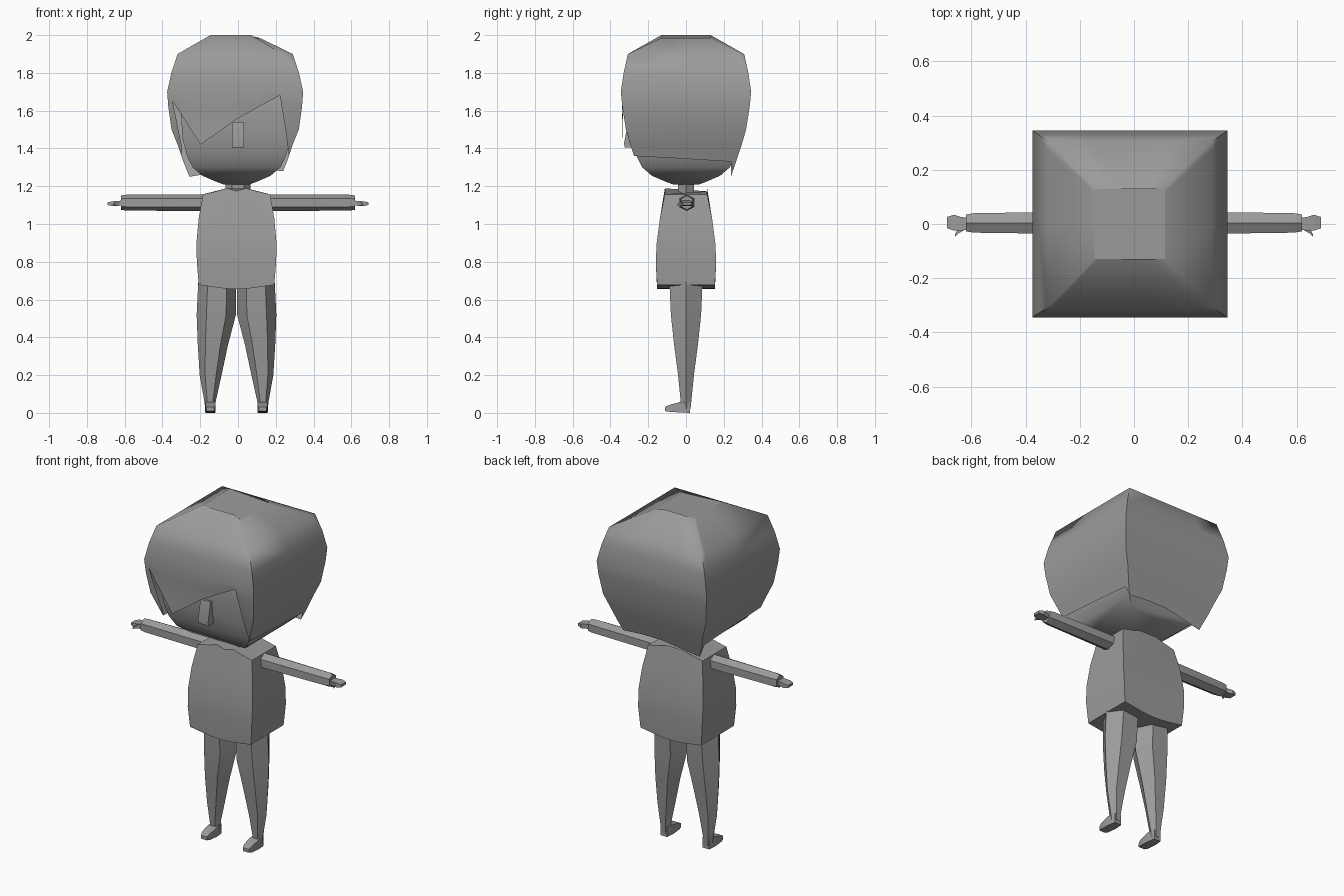
import bpy, bmesh, math

if "Cube" in bpy.data.objects:
    bpy.data.objects.remove(bpy.data.objects["Cube"])

grey = bpy.data.materials.new("plain grey")
grey.diffuse_color = (0.33, 0.33, 0.33, 1)
grey.use_nodes = True
grey.node_tree.nodes["Principled BSDF"].inputs["Base Color"].default_value = grey.diffuse_color
CX = -0.008   # slight sideways shift of the body


def finish(name, bm, angle=40):
    bmesh.ops.remove_doubles(bm, verts=bm.verts, dist=0.0005)
    bmesh.ops.dissolve_degenerate(bm, edges=bm.edges, dist=0.0005)
    bmesh.ops.recalc_face_normals(bm, faces=bm.faces)
    me = bpy.data.meshes.new(name)
    bm.to_mesh(me)
    bm.free()
    ob = bpy.data.objects.new(name, me)
    bpy.context.collection.objects.link(ob)
    me.materials.append(grey)
    bpy.ops.object.select_all(action='DESELECT')
    ob.select_set(True)
    bpy.context.view_layer.objects.active = ob
    bpy.ops.object.shade_smooth_by_angle(angle=math.radians(angle))
    return ob


def loft(name, rings, angle=40):
    """Closed skin over rings that all have the same number of points."""
    bm = bmesh.new()
    rows = [[bm.verts.new(p) for p in r] for r in rings]
    n = len(rows[0])
    for a, b in zip(rows, rows[1:]):
        for i in range(n):
            j = (i + 1) % n
            bm.faces.new((a[i], a[j], b[j], b[i]))
    bm.faces.new(rows[0][::-1])
    bm.faces.new(rows[-1])
    return finish(name, bm, angle)


def hexring(cx, cy, z, rx, ry):
    return [(cx + rx * c, cy + ry * s, z) for c, s in
            ((1, 0), (.5, 1), (-.5, 1), (-1, 0), (-.5, -1), (.5, -1))]


def rect(x0, x1, y0, y1, z):
    return [(x0, y0, z), (x1, y0, z), (x1, y1, z), (x0, y1, z)]


def interp(table, t, k):
    """Linear lookup in a table whose first column falls."""
    if t >= table[0][0]:
        return table[0][k]
    for a, b in zip(table, table[1:]):
        if t >= b[0]:
            f = (a[0] - t) / (a[0] - b[0])
            return a[k] + f * (b[k] - a[k])
    return table[-1][k]


# Head: square sections, rounded chin
loft("head", [rect(-h + CX, h + CX, -h, h, z) for z, h in
              ((1.21, .07), (1.225, .11), (1.255, .18), (1.30, .232), (1.36, .262),
               (1.45, .285), (1.6, .295), (1.75, .28), (1.85, .2))], 50)

# Nose
loft("nose", [rect(-.033, .033, -.325, -.25, 1.405),
              rect(-.033, .033, -.328, -.25, 1.43),
              rect(-.033, .033, -.305, -.25, 1.54)], 30)

# Hair: boxy shell, z / half width / half depth
HAIR = ((2.0, .13, .13), (1.9, .305, .308), (1.8, .338, .33), (1.7, .36, .345),
        (1.62, .354, .337), (1.5, .337, .318), (1.42, .305, .295),
        (1.34, .278, .268), (1.24, .238, .235))


def hair_point(side, u, z):
    w, d = interp(HAIR, z, 1), interp(HAIR, z, 2)
    if side == "front" and abs(u) < .8:      # fringe hangs straight down
        d = max(d, interp(HAIR, max(z, 1.6), 2))
    x, y = {"front": (u * w, -d), "back": (u * w, d),
            "left": (-w, u * d), "right": (w, u * d)}[side]
    if z > 1.99 and x > .1:
        z -= .015
    return (x - .015, y, z)


HEMS = {   # position along each side, hem height
    "front": ((-1, 1.36), (-.94, 1.40), (-.93, 1.65), (-.6, 1.42), (-.5, 1.44), (-.25, 1.49),
              (0, 1.55), (.3, 1.61), (.66, 1.68), (.82, 1.48), (1, 1.36)),
    "back": ((-1, 1.25), (-.5, 1.27), (0, 1.29), (.5, 1.29), (1, 1.28)),
    "left": ((-1, 1.36), (0, 1.345), (.9, 1.33), (1, 1.25)),
    "right": ((-1, 1.36), (0, 1.345), (.9, 1.33), (1, 1.28)),
}
bm = bmesh.new()
for side, hem in HEMS.items():
    cols = [[bm.verts.new(hair_point(side, u, max(r[0], low))) for r in HAIR]
            for u, low in hem]
    for (a, (_, la)), (b, (_, lb)) in zip(zip(cols, hem), zip(cols[1:], hem[1:])):
        for i in range(len(HAIR) - 1):
            if HAIR[i][0] > min(la, lb):
                quad = [a[i], b[i], b[i + 1], a[i + 1]]
                if HAIR[i][0] <= la:
                    quad.remove(a[i + 1])
                if HAIR[i][0] <= lb:
                    quad.remove(b[i + 1])
                bm.faces.new(quad)
# crown
bm.faces.new([bm.verts.new(hair_point(s, u, 2.0)) for s, u in
              (("front", -1), ("front", 1), ("back", 1), ("back", -1))])
bmesh.ops.delete(bm, geom=[v for v in bm.verts if not v.link_faces], context='VERTS')
finish("hair", bm, 58)

# Neck
loft("neck", [hexring(0, 0, z, .065, .042) for z in (1.14, 1.24)])

# Torso: straight front and back, drooping hem, sloped shoulders
COLS = (-1, -.6, -.3, 0, .3, .6, 1)
HEM_DROP = (0, .012, .02, .023, .02, .012, 0)
SHOULDER = (0, .016, .032, .018, .032, .016, 0)
rings = []
for z, w, d in ((.678, .2, .153), (.8, .21, .16), (.9, .212, .155), (1.03, .2, .138),
                (1.157, .178, .112)):
    front, back = [], []
    for i, u in enumerate(COLS):
        dz = -HEM_DROP[i] if z < .7 else SHOULDER[i] if z > 1.1 else 0
        front.append((u * w + CX, -d, z + dz))
        back.append((u * w + CX, d, z + (.032 if z > 1.1 and i == 3 else dz)))
    rings.append(front + back[::-1])
loft("torso", rings, 35)

for s, label in ((-1, "left"), (1, "right")):
    # Arm: six sided bar with ridges on top and below
    def arm_ring(x, ry, rz):
        return [(s * x, .004 + ry * c, 1.113 + rz * k) for c, k in
                ((0, 1), (1, .52), (1, -.52), (0, -1), (-1, -.52), (-1, .52))]
    loft(label + "_arm", [arm_ring(.14, .041, .044), arm_ring(.22, .041, .044),
                          arm_ring(.59, .036, .042), arm_ring(.62, .031, .038)], 25)

    # Hand and thumb
    def hand_ring(x, y0, y1, z0, z1):
        return [(s * x, y0, z0), (s * x, y1, z0), (s * x, y1, z1), (s * x, y0, z1)]
    loft(label + "_hand", [hand_ring(.61, -.02, .022, 1.098, 1.124),
                           hand_ring(.64, -.024, .026, 1.096, 1.122),
                           hand_ring(.665, -.024, .034, 1.095, 1.12),
                           hand_ring(.69, -.016, .026, 1.1, 1.115)], 30)
    loft(label + "_thumb", [hand_ring(.625, -.022, -.005, 1.1, 1.118),
                            hand_ring(.648, -.034, -.012, 1.098, 1.114),
                            hand_ring(.66, -.046, -.038, 1.096, 1.106)], 30)

    # Leg: six sided, narrowing to the ankle
    loft(label + "_leg", [hexring(s * c + CX, y, z, rx, ry) for z, c, rx, y, ry in
                          ((.02, .138, .027, 0, .024), (.06, .14, .03, 0, .028),
                           (.2, .137, .058, 0, .042), (.36, .125, .08, 0, .063),
                           (.52, .107, .104, 0, .08), (.7, .102, .1, 0, .088))], 25)

    # Foot: small wedge pointing forward
    fx = s * .138 + CX
    loft(label + "_foot", [[(fx - w, y, z0), (fx + w, y, z0), (fx + w, y, z1), (fx - w, y, z1)]
                           for y, w, z0, z1 in ((-.112, .02, .01, .03), (-.09, .026, .006, .042),
                                                (-.03, .028, .002, .058), (.022, .022, 0, .06))], 30)
